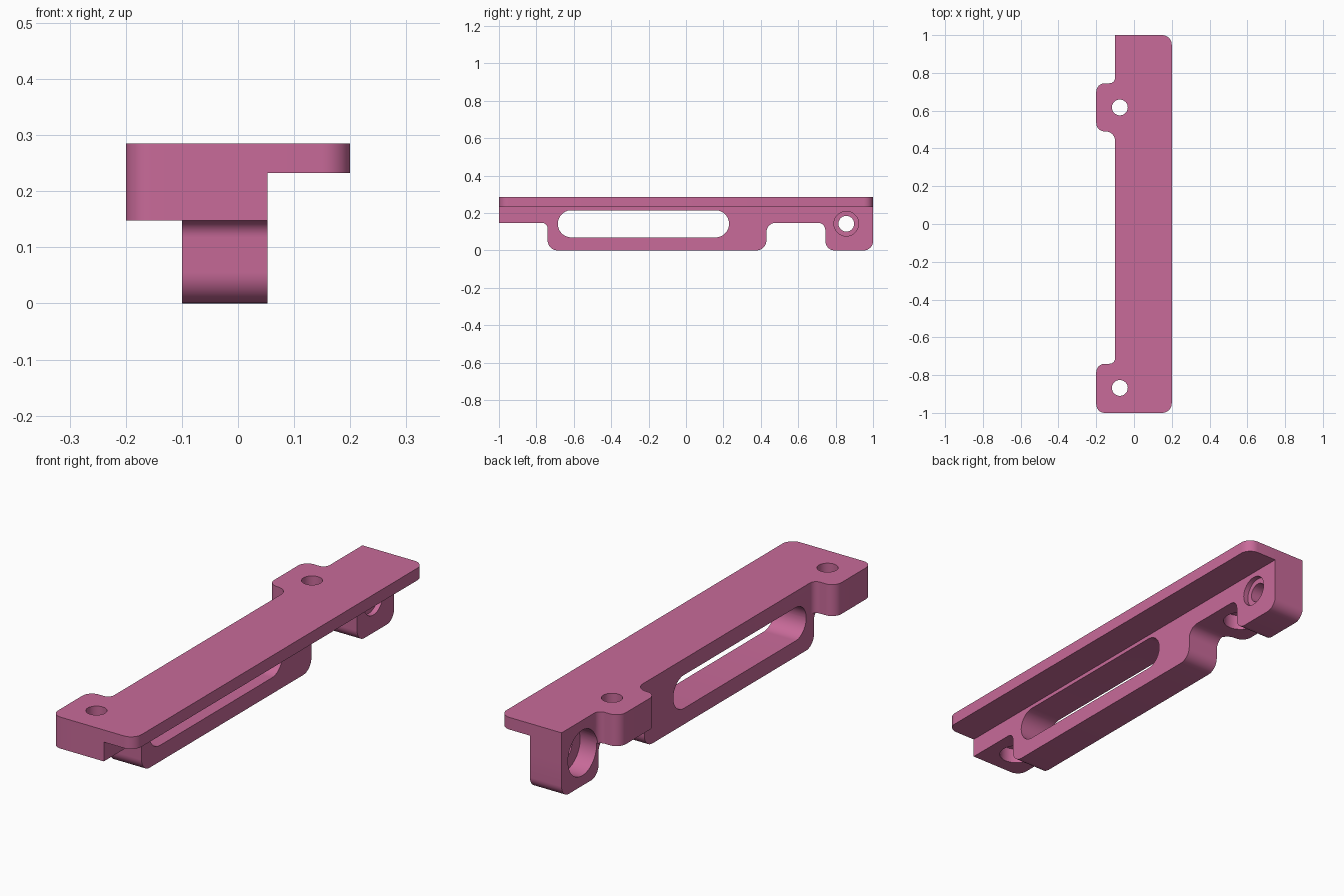
import bpy, bmesh, math
from mathutils import Vector

if "Cube" in bpy.data.objects:
    bpy.data.objects.remove(bpy.data.objects["Cube"])

pink = bpy.data.materials.new("rose_pink")
pink.diffuse_color = (0.58, 0.145, 0.32, 1)
pink.use_nodes = True
pink.node_tree.nodes["Principled BSDF"].inputs["Base Color"].default_value = pink.diffuse_color


def rounded(points, steps=8):
    """Outline with each (a, b, radius) corner replaced by an arc."""
    out = []
    n = len(points)
    for i, (a, b, r) in enumerate(points):
        p = Vector((a, b))
        if r == 0:
            out.append(p)
            continue
        u = (Vector(points[i - 1][:2]) - p).normalized()
        v = (Vector(points[(i + 1) % n][:2]) - p).normalized()
        centre = p + (u + v) * r        # corners are all square
        for k in range(steps + 1):
            t = math.pi / 2 * k / steps
            out.append(centre - v * r * math.cos(t) - u * r * math.sin(t))
    return out


def prism(name, outline, axis, lo, hi):
    """Extrude an (x, y) outline along z, or a (y, z) outline along x."""
    bm = bmesh.new()
    place = (lambda p, h: (p.x, p.y, h)) if axis == 'z' else (lambda p, h: (h, p.x, p.y))
    face = bm.faces.new([bm.verts.new(place(p, lo)) for p in outline])
    ext = bmesh.ops.extrude_face_region(bm, geom=[face])
    shift = (0, 0, hi - lo) if axis == 'z' else (hi - lo, 0, 0)
    bmesh.ops.translate(bm, vec=shift,
                        verts=[g for g in ext['geom'] if isinstance(g, bmesh.types.BMVert)])
    bmesh.ops.recalc_face_normals(bm, faces=bm.faces)
    mesh = bpy.data.meshes.new(name)
    bm.to_mesh(mesh)
    bm.free()
    mesh.materials.append(pink)
    ob = bpy.data.objects.new(name, mesh)
    bpy.context.collection.objects.link(ob)
    return ob


def circle(a, b, r, n=40):
    return [Vector((a + r * math.cos(2 * math.pi * k / n),
                    b + r * math.sin(2 * math.pi * k / n))) for k in range(n)]


def combine(target, tool, operation):
    m = target.modifiers.new(operation.lower(), 'BOOLEAN')
    m.operation, m.solver, m.object = operation, 'EXACT', tool
    bpy.context.view_layer.objects.active = target
    bpy.ops.object.modifier_apply(modifier=m.name)
    bpy.data.objects.remove(tool)


def plan(right, r):
    """Top outline: straight right edge, two screw ears on the left."""
    return rounded([
        (right, -1, r), (right, 1, r), (-0.1, 1, 0),
        (-0.1, 0.745, 0.03), (-0.2, 0.745, 0.045),
        (-0.2, 0.49, 0.045), (-0.1, 0.49, 0.05),
        (-0.1, -0.74, 0.03), (-0.2, -0.74, 0.045),
        (-0.2, -1, 0.045)])


# Thin top plate, and the thicker rail with ears below it
bracket = prism("bracket", plan(0.2, 0.05), 'z', 0.232, 0.285)
combine(bracket, prism("rail", plan(0.053, 0), 'z', 0.148, 0.285), 'UNION')

# Hanging feet, drawn as one side profile
feet = rounded([
    (-1, 0.148, 0), (-0.74, 0.148, 0.03), (-0.74, 0, 0.055),
    (0.43, 0, 0.055), (0.43, 0.148, 0.05), (0.745, 0.148, 0.04),
    (0.745, 0, 0.05), (1, 0, 0.05), (1, 0.26, 0), (-1, 0.26, 0)])
combine(bracket, prism("feet", feet, 'x', -0.1, 0.053), 'UNION')

# Long slot through the main foot
slot = rounded([(-0.685, 0.07, 0.0719), (0.23, 0.07, 0.0719),
                (0.23, 0.215, 0.0719), (-0.685, 0.215, 0.0719)], 12)
combine(bracket, prism("slot", slot, 'x', -0.3, 0.3), 'DIFFERENCE')

# Cross hole in the small foot, recessed on both sides
for r, lo, hi in ((0.042, -0.3, 0.15), (0.099, -0.3, -0.02), (0.066, 0.03, 0.15)):
    combine(bracket, prism("cross_hole", circle(0.857, 0.143, r), 'x', lo, hi), 'DIFFERENCE')

# Vertical screw holes in the ears, recessed from below
for y in (0.617, -0.868):
    for r, lo, hi in ((0.042, 0.05, 0.4), (0.072, 0.05, 0.215)):
        combine(bracket, prism("screw_hole", circle(-0.075, y, r), 'z', lo, hi), 'DIFFERENCE')

bpy.ops.object.select_all(action='DESELECT')
bracket.select_set(True)
bpy.context.view_layer.objects.active = bracket
bpy.ops.object.shade_smooth_by_angle(angle=math.radians(30))
